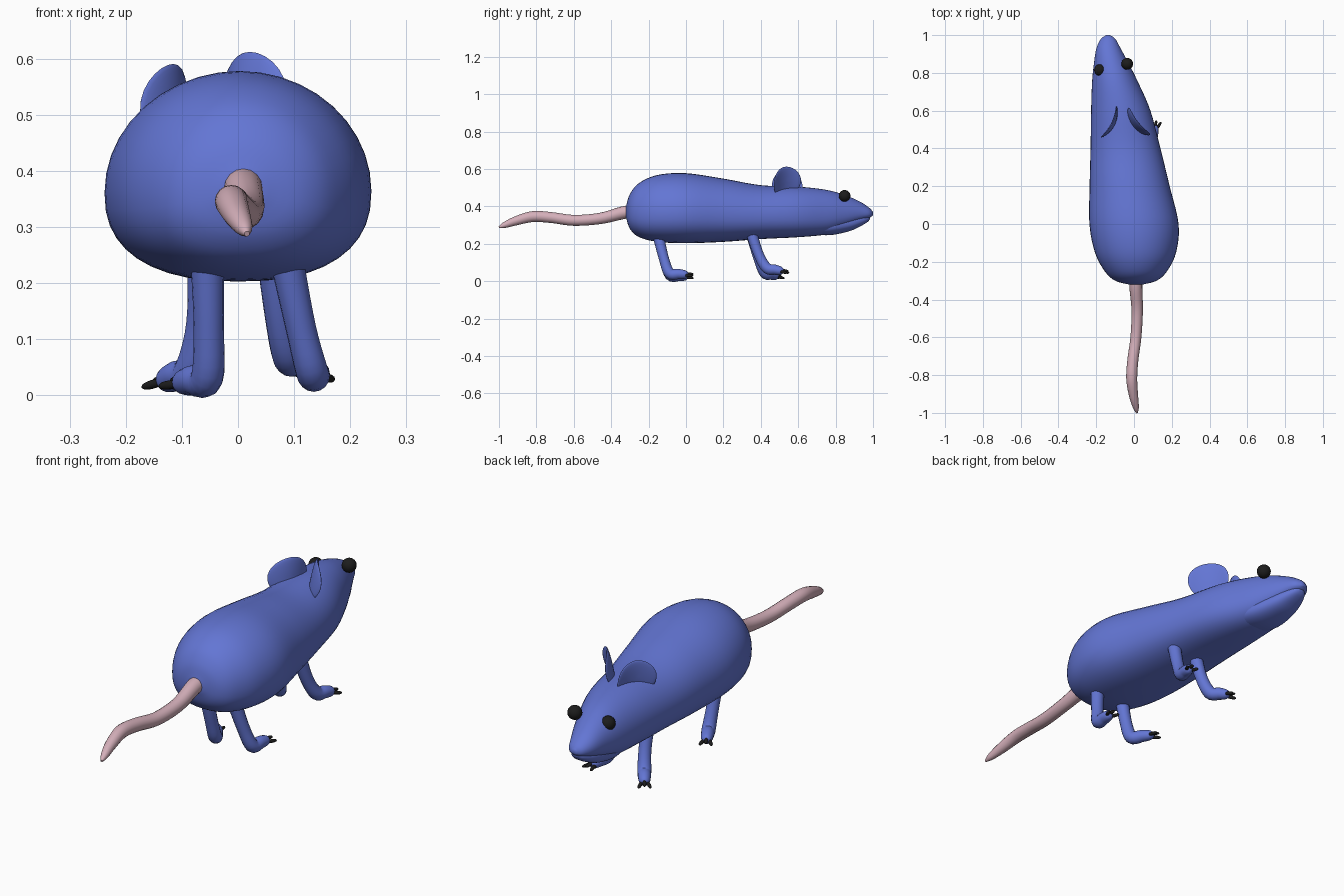
import bpy, bmesh, math
from mathutils import Vector

cube = bpy.data.objects.get("Cube")
if cube:
    bpy.data.objects.remove(cube, do_unlink=True)


def material(name, rgb):
    mat = bpy.data.materials.new(name)
    mat.use_nodes = True
    color = (*rgb, 1.0)
    mat.diffuse_color = color
    mat.node_tree.nodes["Principled BSDF"].inputs["Base Color"].default_value = color
    return mat


fur = material("blue_fur", (0.125, 0.18, 0.66))
pink = material("pink_skin", (0.66, 0.43, 0.49))
black = material("black", (0.012, 0.012, 0.012))


def finish(name, bm, mat):
    """Turn a bmesh into a smooth shaded object."""
    bmesh.ops.recalc_face_normals(bm, faces=bm.faces)
    mesh = bpy.data.meshes.new(name)
    bm.to_mesh(mesh)
    bm.free()
    mesh.materials.append(mat)
    obj = bpy.data.objects.new(name, mesh)
    bpy.context.collection.objects.link(obj)
    bpy.ops.object.select_all(action="DESELECT")
    obj.select_set(True)
    bpy.context.view_layer.objects.active = obj
    bpy.ops.object.shade_smooth_by_angle(angle=math.radians(50))
    return obj


def resample(points, steps):
    """Smooth spline through tuples of any length."""
    pts = [Vector(p) for p in points]
    ext = [pts[0] * 2 - pts[1]] + pts + [pts[-1] * 2 - pts[-2]]
    out = []
    for a, b, c, d in zip(ext, ext[1:], ext[2:], ext[3:]):
        for i in range(steps):
            t = i / steps
            out.append((b * 2 + (c - a) * t + (a * 2 - b * 5 + c * 4 - d) * t * t
                        + (b * 3 - a - c * 3 + d) * t ** 3) / 2)
    return out + [pts[-1]]


def skin(name, rings, mat):
    """Bridge a list of rings and close both ends."""
    bm = bmesh.new()
    loops = [[bm.verts.new(co) for co in ring] for ring in rings]
    n = len(loops[0])
    for a, b in zip(loops, loops[1:]):
        for i in range(n):
            j = (i + 1) % n
            bm.faces.new((a[i], a[j], b[j], b[i]))
    bm.faces.new(loops[0])
    bm.faces.new(loops[-1])
    return finish(name, bm, mat)


def hull(name, stations, mat, sides=40):
    """Loft of stations (y, centre x, half width, bottom z, top z)."""
    rings = []
    for y, xc, w, low, high in resample(stations, 5):
        mid = low + 0.43 * (high - low)
        ring = []
        for i in range(sides):
            a = math.tau * i / sides
            c, s = math.cos(a), math.sin(a)
            power = 1.0 if s >= 0 else 0.84
            x = math.copysign(abs(c) ** power, c) * w
            z = (high - mid) * s if s >= 0 else -(mid - low) * abs(s) ** power
            ring.append((xc + x, y, mid + z))
        rings.append(ring)
    return skin(name, rings, mat)


def tube(name, stations, mat, steps=5, sides=16):
    """Round tube through stations (x, y, z, radius)."""
    pts = resample(stations, steps)
    rings = []
    for k, p in enumerate(pts):
        tangent = (pts[min(k + 1, len(pts) - 1)] - pts[max(k - 1, 0)]).xyz.normalized()
        side = Vector((1, 0, 0))
        side = (side - tangent * side.dot(tangent)).normalized()
        up = side.cross(tangent)
        r = max(p.w, 0.001)
        rings.append([p.xyz + r * (side * math.cos(math.tau * i / sides)
                                   + up * math.sin(math.tau * i / sides))
                      for i in range(sides)])
    return skin(name, rings, mat)


# Body with head, and the lower jaw set in below the lip
hull("body", [
    (-.322, .01, .03, .345, .395), (-.3, .01, .11, .28, .465),
    (-.25, .01, .165, .235, .525), (-.15, .008, .215, .21, .568),
    (0, 0, .236, .203, .577), (.2, -.023, .212, .21, .548),
    (.4, -.045, .185, .225, .513), (.6, -.07, .157, .235, .505),
    (.75, -.1, .122, .25, .488), (.85, -.12, .092, .283, .46),
    (.93, -.135, .064, .318, .425), (.98, -.137, .038, .338, .392),
    (1, -.137, .01, .352, .37)], fur)
hull("lower_jaw", [
    (.66, -.085, .09, .25, .36), (.77, -.105, .095, .246, .36),
    (.87, -.123, .073, .266, .36), (.93, -.133, .053, .292, .36),
    (.97, -.137, .032, .316, .36), (.985, -.137, .012, .334, .355)], fur)

# Tail
tube("tail", [
    (.01, -.28, .375, .034), (.01, -.34, .365, .034), (.017, -.46, .335, .03),
    (.01, -.6, .325, .029), (-.006, -.72, .34, .029), (-.012, -.82, .345, .029),
    (-.002, -.91, .322, .024), (.01, -.97, .3, .016), (.016, -1, .288, .005)], pink)


# Ears: thin discs cupped outward
def ear(name, centre, fore, out, lean, half_length, half_height):
    u = Vector(fore).normalized()
    n = Vector(out).normalized()
    v = (Vector((0, 0, 1)) + n * lean).normalized()
    bm = bmesh.new()
    bmesh.ops.create_uvsphere(bm, u_segments=28, v_segments=16, radius=1)
    for vert in bm.verts:
        a, b, t = vert.co
        depth = 0.01 * t + 0.025 * (a * a - 0.5)
        vert.co = Vector(centre) + u * a * half_length + v * b * half_height + n * depth
    finish(name, bm, fur)


ear("left_ear", (.018, .535, .53), (-.12, .15, 0), (.78, .62, 0), .2, .092, .084)
ear("right_ear", (-.122, .535, .507), (.085, .17, 0), (-.89, .45, 0), .06, .092, .084)

# Eyes
for name, spot in (("left_eye", (-.036, .848, .456)), ("right_eye", (-.18, .815, .433))):
    bm = bmesh.new()
    bmesh.ops.create_uvsphere(bm, u_segments=24, v_segments=14, radius=0.031)
    bmesh.ops.translate(bm, verts=bm.verts, vec=spot)
    finish(name, bm, black)


# Legs, each with three clawed toes
def leg(name, hip, knee, heel, toe):
    hip, knee, heel, toe = (Vector(p) for p in (hip, knee, heel, toe))
    foot = (toe - heel).normalized()
    tube(name + "_leg", [(*hip, .03), (*knee, .027), (*heel, .029),
                         (*heel.lerp(toe, .5), .027), (*heel.lerp(toe, .85), .022),
                         (*toe, .012), (*(toe + foot * .004), .002)], fur)
    across = foot.cross(Vector((0, 0, 1))).normalized()
    for i, part in enumerate(("inner", "middle", "outer")):
        shift = i - 1
        lift = Vector((0, 0, .006 if shift == 0 else -.003))
        start = toe - foot * .012 + across * shift * .012 + lift
        way = (foot + across * shift * .35).normalized()
        tube(f"{name}_{part}_claw",
             [(*start, .007), (*(start + way * .018), .008),
              (*(start + way * .035), .006), (*(start + way * .042), .001)],
             black, steps=3, sides=10)


leg("hind_left", (.085, -.15, .25), (.112, -.118, .12), (.132, -.088, .042), (.142, .01, .034))
leg("hind_right", (-.055, -.15, .25), (-.052, -.118, .12), (-.055, -.085, .032), (-.105, .005, .022))
leg("front_left", (.06, .345, .27), (.075, .39, .14), (.09, .432, .07), (.112, .52, .052))
leg("front_right", (-.06, .345, .27), (-.065, .385, .13), (-.085, .42, .045), (-.135, .49, .024))
